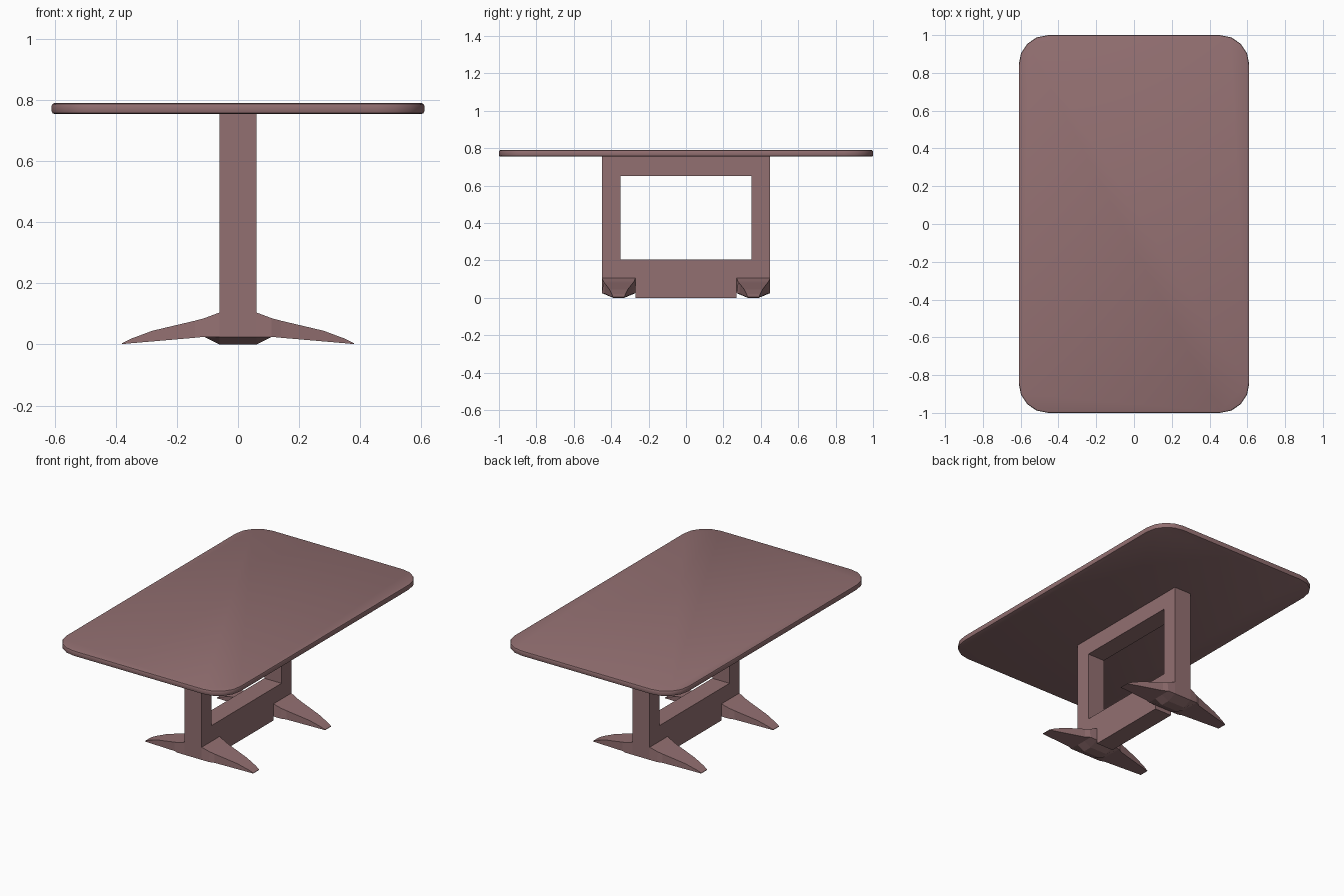
import bpy, bmesh, math

if "Cube" in bpy.data.objects:
    bpy.data.objects.remove(bpy.data.objects["Cube"])

mat = bpy.data.materials.new("stained_wood")
mat.diffuse_color = (0.29, 0.16, 0.165, 1)
mat.use_nodes = True
mat.node_tree.nodes["Principled BSDF"].inputs["Base Color"].default_value = mat.diffuse_color


def add_object(name, bm):
    bmesh.ops.recalc_face_normals(bm, faces=bm.faces[:])
    mesh = bpy.data.meshes.new(name)
    bm.to_mesh(mesh)
    bm.free()
    mesh.materials.append(mat)
    obj = bpy.data.objects.new(name, mesh)
    bpy.context.collection.objects.link(obj)
    return obj


def extrude(bm, vec):
    res = bmesh.ops.extrude_face_region(bm, geom=bm.faces[:])
    verts = [g for g in res["geom"] if isinstance(g, bmesh.types.BMVert)]
    bmesh.ops.translate(bm, verts=verts, vec=vec)


# Tabletop: rounded rectangle with softened edges
HX, HY, R, Z0, Z1 = 0.61, 1.0, 0.155, 0.755, 0.79
bm = bmesh.new()
ring = []
for i, (sx, sy) in enumerate([(1, 1), (-1, 1), (-1, -1), (1, -1)]):
    for k in range(5):
        a = math.radians(90 * i + 22.5 * k)
        ring.append(bm.verts.new((sx * (HX - R) + R * math.cos(a),
                                  sy * (HY - R) + R * math.sin(a), Z0)))
bm.faces.new(ring)
extrude(bm, (0, 0, Z1 - Z0))
rims = [e for e in bm.edges if abs(e.verts[0].co.z - e.verts[1].co.z) < 1e-5]
bmesh.ops.bevel(bm, geom=rims, offset=0.008, segments=2, profile=0.5, affect='EDGES')
top = add_object("tabletop", bm)
bpy.context.view_layer.objects.active = top
top.select_set(True)
bpy.ops.object.shade_smooth_by_angle(angle=math.radians(30))
top.select_set(False)

# Pedestal frame: two posts, top rail and stretcher around an open window
outer = [(-0.27, 0), (0.27, 0), (0.27, 0.105), (0.45, 0.105),
         (0.45, 0.756), (-0.45, 0.756), (-0.45, 0.105), (-0.27, 0.105)]
window = [(-0.35, 0.205), (0.35, 0.205), (0.35, 0.65), (-0.35, 0.65)]
bm = bmesh.new()
for loop in (outer, window):
    vs = [bm.verts.new((-0.06, y, z)) for y, z in loop]
    for a, b in zip(vs, vs[1:] + vs[:1]):
        bm.edges.new((a, b))
bmesh.ops.triangle_fill(bm, use_beauty=True, use_dissolve=False, edges=bm.edges[:])
extrude(bm, (0.12, 0, 0))
add_object("pedestal_frame", bm)

# Feet: stations of x, half width, top z, lower side z, pad half width, pad z
stations = [(0.06, 0.090, 0.105, 0.025, 0.030, 0.000),
            (0.11, 0.081, 0.086, 0.025, 0.030, 0.025),
            (0.14, 0.075, 0.078, 0.022, 0.028, 0.022),
            (0.28, 0.049, 0.045, 0.010, 0.022, 0.010),
            (0.35, 0.036, 0.019, 0.004, 0.016, 0.004),
            (0.38, 0.030, 0.004, 0.001, 0.012, 0.001)]
full = [(-s[0],) + s[1:] for s in reversed(stations)] + stations
for name, yc in (("front_foot", -0.36), ("back_foot", 0.36)):
    bm = bmesh.new()
    rings = []
    for x, w, zt, zs, p, zp in full:
        ws = 0.09 if abs(x) < 0.12 else w
        section = [(-w, zt), (w, zt), (ws, zs), (p, zp), (-p, zp), (-ws, zs)]
        rings.append([bm.verts.new((x, yc + y, z)) for y, z in section])
    for r, s in zip(rings, rings[1:]):
        for i in range(6):
            j = (i + 1) % 6
            bm.faces.new((r[i], r[j], s[j], s[i]))
    bm.faces.new(rings[0])
    bm.faces.new(rings[-1])
    add_object(name, bm)
